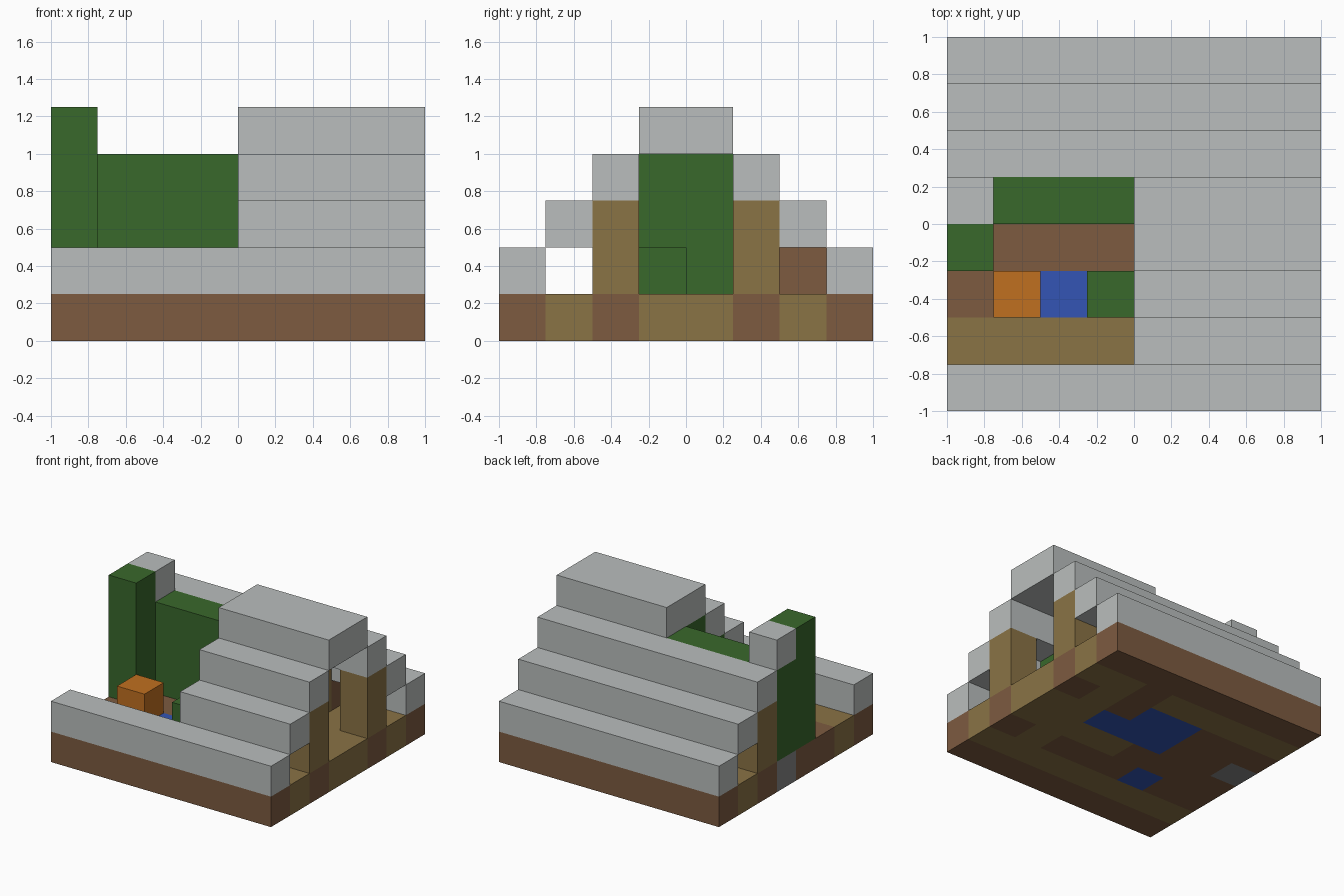
import bpy
import bmesh
from mathutils import Matrix, Vector

cube = bpy.data.objects.get("Cube")
if cube:
    bpy.data.objects.remove(cube)

CELL = 0.25


def linear(c):
    c /= 255
    return c / 12.92 if c <= 0.04045 else ((c + 0.055) / 1.055) ** 2.4


def material(name, r, g, b):
    m = bpy.data.materials.new(name)
    color = (linear(r), linear(g), linear(b), 1)
    m.diffuse_color = color
    m.use_nodes = True
    bsdf = m.node_tree.nodes["Principled BSDF"]
    bsdf.inputs["Base Color"].default_value = color
    bsdf.inputs["Roughness"].default_value = 0.9
    return m


pale = material("pale stone", 186, 190, 189)
brown = material("brown earth", 125, 91, 64)
tan = material("tan wood", 138, 115, 69)
green = material("leaf green", 57, 104, 43)
orange = material("orange", 192, 112, 32)
blue = material("water blue", 51, 85, 181)
stone = material("grey stone", 133, 133, 133)


def blocks(name, mat, *boxes):
    """Each box is (x cells, y cells, z cells) as start/end pairs."""
    bm = bmesh.new()
    for spans in boxes:
        lo = Vector([s[0] for s in spans])
        hi = Vector([s[1] for s in spans])
        center = (lo + hi) / 2 * CELL - Vector((1, 1, 0))
        bmesh.ops.create_cube(bm, size=1, matrix=Matrix.Translation(center)
                              @ Matrix.Diagonal((*((hi - lo) * CELL), 1)))
    mesh = bpy.data.meshes.new(name)
    bm.to_mesh(mesh)
    bm.free()
    mesh.materials.append(mat)
    obj = bpy.data.objects.new(name, mesh)
    bpy.context.collection.objects.link(obj)


# Floor, one letter per tile, front row first
rows = ["BBBBBBBB", "TTTTTTTT", "BBWBBBTB", "BBBBTTTT",
        "SBBWWWTT", "BBBWWBTB", "TTTTTBTT", "BBBBBBBB"]
floor = {"B": ("earth_floor", brown), "T": ("wood_floor", tan),
         "W": ("water_floor", blue), "S": ("stone_floor", stone)}
for key, (name, mat) in floor.items():
    runs = []
    for j, row in enumerate(rows):
        i = 0
        while i < len(row):
            end = i + 1
            while end < len(row) and row[end] == row[i]:
                end += 1
            if row[i] == key:
                runs.append(((i, end), (j, j + 1), (0, 1)))
            i = end
    blocks(name, mat, *runs)

# Stepped roof: the back runs the full length, the front is half open
for step in range(3):
    blocks(f"back_roof_step_{step + 1}", pale,
           ((0, 8), (7 - step, 8 - step), (1 + step, 2 + step)))
    blocks(f"front_roof_step_{step + 1}", pale,
           ((0 if step == 0 else 4, 8), (step, step + 1), (1 + step, 2 + step)))
blocks("roof_ridge", pale, ((4, 8), (3, 5), (4, 5)))
blocks("ridge_end", pale, ((0, 1), (4, 5), (4, 5)))

# Wooden walls with a doorway near the open end
blocks("back_wall", tan, ((0, 6), (5, 6), (1, 3)), ((7, 8), (5, 6), (1, 3)))
blocks("front_wall_post", tan, ((7, 8), (2, 3), (1, 3)))
blocks("corridor_block", brown, ((5, 6), (6, 7), (1, 2)))

# Green parts
blocks("tall_post", green, ((0, 1), (3, 4), (1, 5)))
blocks("inner_wall", green, ((0, 6), (4, 5), (1, 4)))
blocks("inner_canopy", green, ((4, 6), (3, 4), (2, 4)))
blocks("inner_front_wall", green, ((4, 6), (2, 3), (1, 3)))
blocks("low_hedge", green, ((3, 4), (2, 3), (1, 2)))

# Orange block beside the pool
blocks("orange_block", orange, ((1, 2), (2, 3), (1, 2)))
